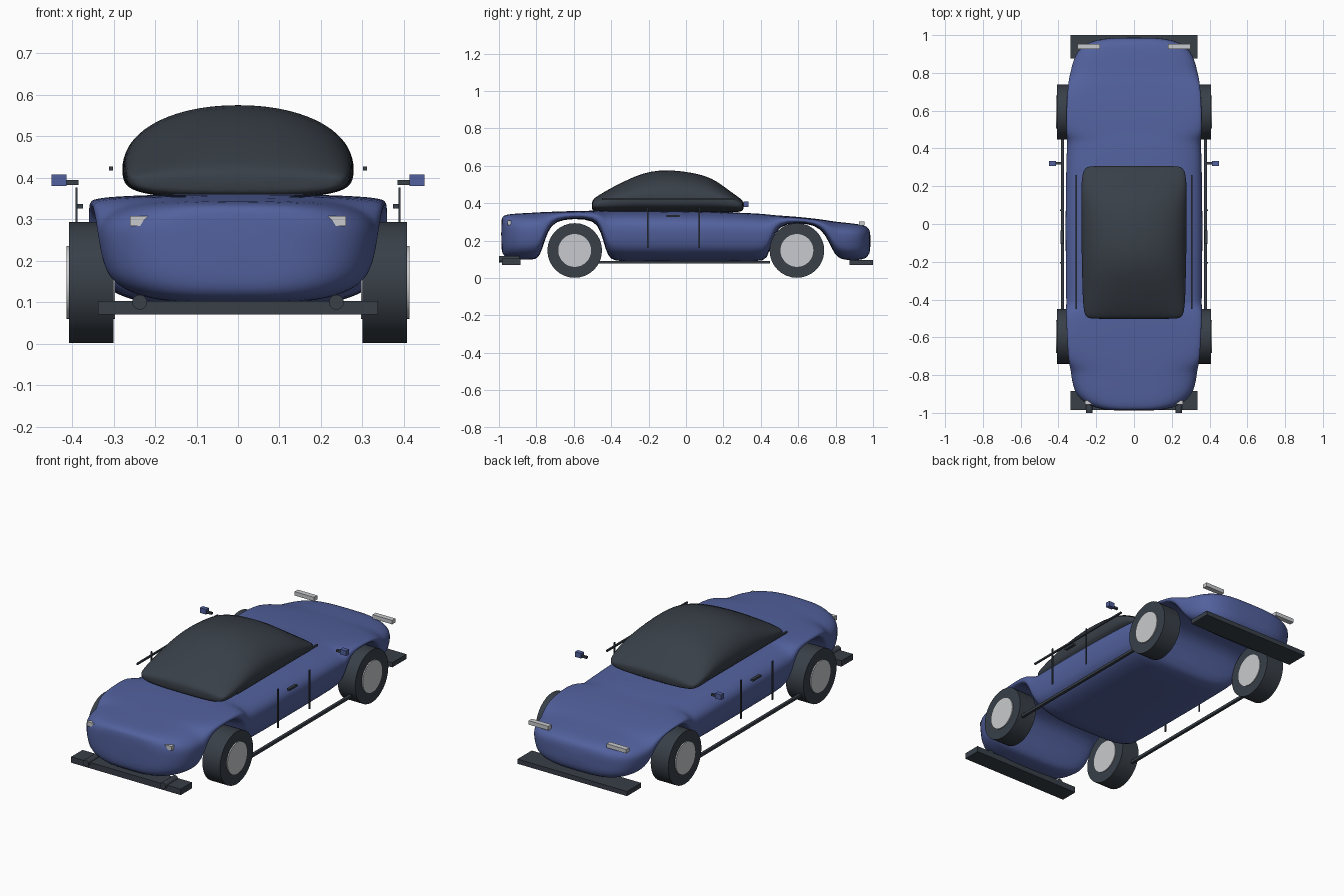
import bpy, bmesh, math
from mathutils import Matrix


def material(name, rgb):
    m = bpy.data.materials.new(name)
    m.diffuse_color = (*rgb, 1)
    return m


BLUE = material("body blue", (0.085, 0.12, 0.34))
DARK = material("dark grey", (0.04, 0.05, 0.064))
LIGHT = material("light grey", (0.58, 0.59, 0.61))


def finish(name, bm, mat, smooth=None):
    bmesh.ops.recalc_face_normals(bm, faces=bm.faces)
    me = bpy.data.meshes.new(name)
    bm.to_mesh(me)
    bm.free()
    me.materials.append(mat)
    ob = bpy.data.objects.new(name, me)
    bpy.context.collection.objects.link(ob)
    if smooth:
        bpy.ops.object.select_all(action='DESELECT')
        ob.select_set(True)
        bpy.context.view_layer.objects.active = ob
        bpy.ops.object.shade_smooth_by_angle(angle=math.radians(smooth))
    return ob


def box(name, x, y, z, mat):
    bm = bmesh.new()
    c = [(a + b) / 2 for a, b in (x, y, z)]
    s = [abs(b - a) for a, b in (x, y, z)]
    bmesh.ops.create_cube(bm, size=1, matrix=Matrix.Translation(c) @ Matrix.Diagonal((*s, 1)))
    return finish(name, bm, mat)


def cylinder(name, centre, r, depth, axis, mat, n=32):
    bm = bmesh.new()
    rot = Matrix.Rotation(math.pi / 2, 4, 'Y' if axis == 'x' else 'X')
    bmesh.ops.create_cone(bm, cap_ends=True, segments=n, radius1=r, radius2=r, depth=depth,
                          matrix=Matrix.Translation(centre) @ rot)
    return finish(name, bm, mat, 35)


def loft(name, stations, n_top, n_bot, taper, mat, count=40):
    """Rounded cross-sections (y, half width, bottom, widest height, top) joined along y."""
    bm = bmesh.new()
    rings = []
    for y, w, zb, zc, zt in stations:
        ring = []
        for i in range(count):
            a = 2 * math.pi * i / count
            c, s = math.cos(a), math.sin(a)
            n, h = (n_top, zt - zc) if s >= 0 else (n_bot, zc - zb)
            x = w * math.copysign(abs(c) ** (2 / n), c)
            z = zc + h * math.copysign(abs(s) ** (2 / n), s)
            x *= 1 - taper * (max(0, 0.35 - z) / 0.25) ** 2
            ring.append(bm.verts.new((x, y, z)))
        rings.append(ring)
    for r, q in zip(rings, rings[1:]):
        for i in range(count):
            j = (i + 1) % count
            bm.faces.new((r[i], r[j], q[j], q[i]))
    bm.faces.new(rings[0])
    bm.faces.new(rings[-1])
    ob = finish(name, bm, mat, 180)
    ob.modifiers.new("smooth", 'SUBSURF').levels = 1
    ob.modifiers["smooth"].render_levels = 1
    return ob


# Body shell: the underside rises over both axles to form the wheel arches
body = [(-0.988, 0.10, 0.16, 0.31), (-0.982, 0.17, 0.13, 0.328), (-0.965, 0.235, 0.11, 0.338),
        (-0.93, 0.29, 0.10, 0.343), (-0.88, 0.325, 0.097, 0.346), (-0.82, 0.337, 0.097, 0.349),
        (-0.79, 0.34, 0.105, 0.351), (-0.77, 0.342, 0.15, 0.352), (-0.74, 0.345, 0.25, 0.353),
        (-0.70, 0.35, 0.305, 0.355), (-0.60, 0.355, 0.318, 0.358), (-0.49, 0.36, 0.31, 0.36),
        (-0.455, 0.362, 0.25, 0.36), (-0.43, 0.364, 0.15, 0.36), (-0.405, 0.366, 0.095, 0.36),
        (-0.35, 0.368, 0.088, 0.36), (-0.1, 0.37, 0.088, 0.358), (0.15, 0.37, 0.088, 0.355),
        (0.39, 0.365, 0.088, 0.345), (0.435, 0.362, 0.095, 0.34), (0.46, 0.36, 0.20, 0.337),
        (0.495, 0.36, 0.28, 0.334), (0.59, 0.36, 0.295, 0.328), (0.69, 0.355, 0.285, 0.317),
        (0.745, 0.352, 0.235, 0.31), (0.78, 0.35, 0.155, 0.304), (0.81, 0.345, 0.105, 0.30),
        (0.86, 0.335, 0.095, 0.295), (0.915, 0.31, 0.095, 0.289), (0.95, 0.27, 0.10, 0.282),
        (0.975, 0.21, 0.115, 0.27), (0.987, 0.12, 0.15, 0.245)]
loft("body_shell", [(y, w, b, (b + t) / 2, t) for y, w, b, t in body], 3.4, 3.4, 0.10, BLUE)

# Cabin canopy
cabin = [(-0.503, 0.22, 0.37, 0.388, 0.405), (-0.497, 0.25, 0.36, 0.395, 0.42),
         (-0.475, 0.265, 0.353, 0.40, 0.438), (-0.40, 0.272, 0.35, 0.41, 0.482),
         (-0.32, 0.274, 0.35, 0.42, 0.522), (-0.24, 0.276, 0.35, 0.425, 0.558),
         (-0.14, 0.278, 0.35, 0.425, 0.58), (-0.02, 0.279, 0.35, 0.425, 0.573),
         (0.10, 0.28, 0.35, 0.425, 0.55), (0.17, 0.28, 0.35, 0.42, 0.515),
         (0.24, 0.278, 0.35, 0.41, 0.46), (0.285, 0.268, 0.353, 0.395, 0.43),
         (0.303, 0.25, 0.36, 0.39, 0.413), (0.308, 0.22, 0.37, 0.387, 0.40)]
loft("cabin", cabin, 2.1, 3.2, 0, DARK)

# Bumpers
box("rear_bumper", (-0.337, 0.337), (-0.985, -0.885), (0.07, 0.103), DARK)
box("front_bumper", (-0.337, 0.337), (0.875, 1.0), (0.07, 0.096), DARK)

for side, s in (("right", 1), ("left", -1)):
    # Wheels and hubs
    for end, y in (("rear", -0.595), ("front", 0.593)):
        cylinder(f"{end}_{side}_tyre", (s * 0.354, y, 0.147), 0.146, 0.108, 'x', DARK)
        cylinder(f"{end}_{side}_hub", (s * 0.355, y, 0.147), 0.088, 0.118, 'x', LIGHT)
    # Lights
    box(f"front_{side}_light", (s * 0.18, s * 0.30), (0.926, 0.954), (0.28, 0.302), LIGHT)
    box(f"rear_{side}_light", (s * 0.17, s * 0.26), (-0.955, -0.935), (0.284, 0.308), LIGHT)
    # Exhaust
    cylinder(f"{side}_exhaust", (s * 0.237, -0.945, 0.10), 0.018, 0.11, 'y', DARK, 20)
    # Mirror
    box(f"{side}_mirror", (s * 0.413, s * 0.45), (0.308, 0.333), (0.38, 0.408), BLUE)
    box(f"{side}_mirror_arm", (s * 0.384, s * 0.415), (0.315, 0.327), (0.383, 0.395), DARK)
    # Side trims, door gaps and handle
    box(f"{side}_sill", (s * 0.37, s * 0.386), (-0.47, 0.45), (0.077, 0.092), DARK)
    box(f"{side}_window_trim", (s * 0.302, s * 0.311), (-0.45, 0.26), (0.418, 0.427), DARK)
    for k, y in enumerate((-0.205, 0.072)):
        box(f"{side}_door_gap_{k}", (s * 0.387, s * 0.392), (y - 0.004, y + 0.004), (0.16, 0.377), DARK)
    box(f"{side}_door_handle", (s * 0.374, s * 0.39), (-0.105, -0.035), (0.326, 0.337), DARK)
